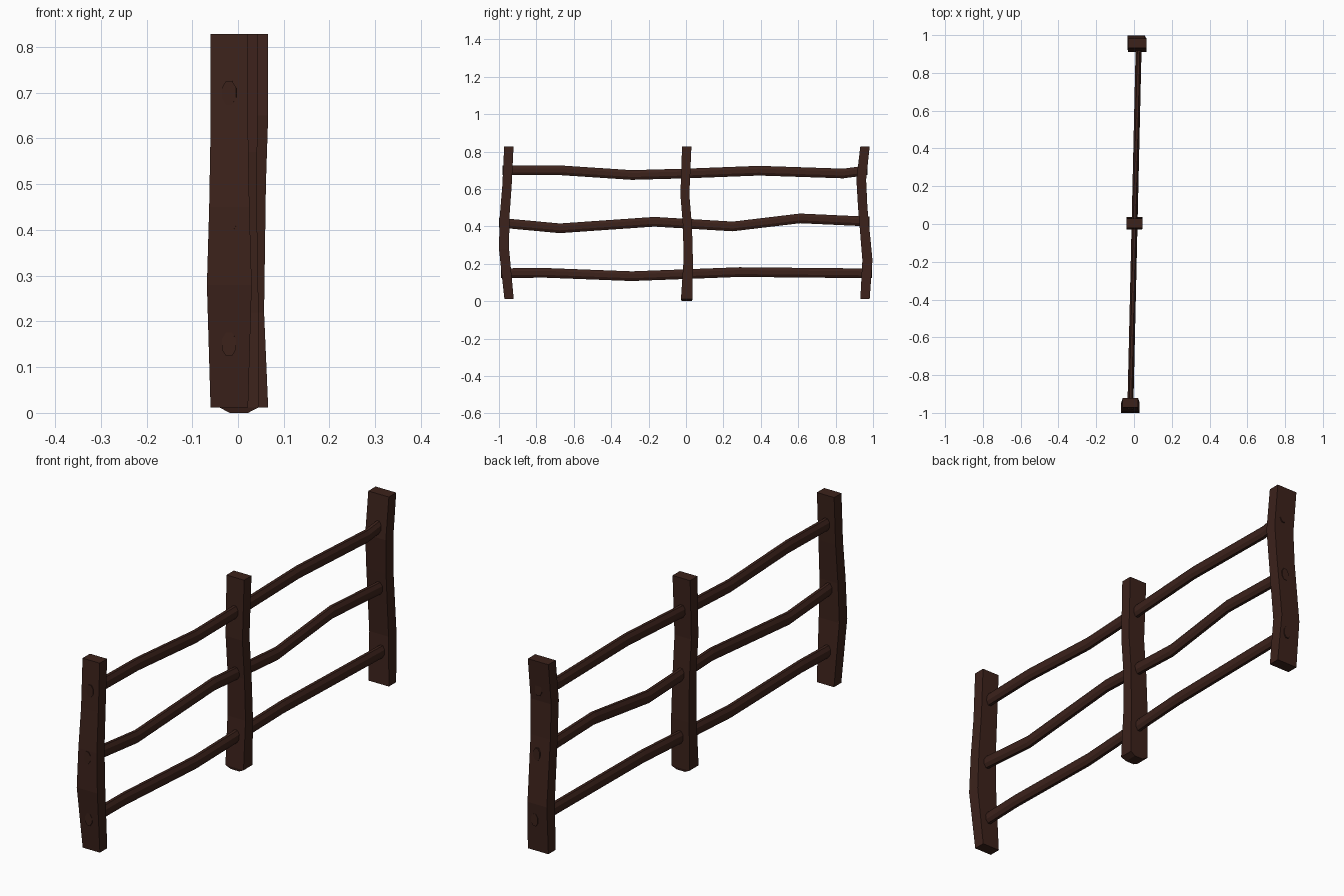
import bpy, bmesh, math
from mathutils import Vector

wood = bpy.data.materials.new("dark_wood")
wood.diffuse_color = (0.045, 0.016, 0.011, 1)


def loft(name, rings):
    """Skin a list of equal-length rings and cap both ends."""
    bm = bmesh.new()
    vs = [[bm.verts.new(p) for p in ring] for ring in rings]
    n = len(rings[0])
    for a, b in zip(vs, vs[1:]):
        for i in range(n):
            j = (i + 1) % n
            bm.faces.new((a[i], a[j], b[j], b[i]))
    bm.faces.new(vs[0])
    bm.faces.new(vs[-1])
    bmesh.ops.recalc_face_normals(bm, faces=bm.faces)
    me = bpy.data.meshes.new(name)
    bm.to_mesh(me)
    bm.free()
    me.materials.append(wood)
    ob = bpy.data.objects.new(name, me)
    bpy.context.collection.objects.link(ob)


def post(name, path):
    """Path entries: z, centre x, centre y, half width x, half depth y."""
    loft(name, [[(x + sx * hx, y + sy * hy, z)
                 for sx, sy in ((-1, -1), (1, -1), (1, 1), (-1, 1))]
                for z, x, y, hx, hy in path])


def rail(name, path, rx=0.017, rz=0.028, sides=8):
    """Faceted oval bar following (y, z) points, drifting gently in x."""
    angles = [(i + 0.5) * math.tau / sides for i in range(sides)]
    loft(name, [[(0.003 + 0.023 * y + rx * math.cos(a), y, z + rz * math.sin(a))
                 for a in angles] for y, z in path])


# Crooked square posts
post("front_post", [
    (0.012, -0.019, -0.946, 0.041, 0.025), (0.28, -0.019, -0.973, 0.049, 0.027),
    (0.45, -0.019, -0.970, 0.044, 0.026), (0.62, -0.019, -0.957, 0.041, 0.025),
    (0.828, -0.019, -0.947, 0.041, 0.025)])
post("middle_post", [
    (0.0, 0.002, 0.004, 0.020, 0.028), (0.012, 0.002, 0.004, 0.043, 0.031),
    (0.22, 0.002, 0.012, 0.043, 0.025), (0.40, 0.002, 0.008, 0.040, 0.024),
    (0.57, 0.002, -0.006, 0.040, 0.024), (0.828, 0.002, 0.004, 0.042, 0.025)])
post("back_post", [
    (0.012, 0.017, 0.957, 0.049, 0.025), (0.22, 0.011, 0.970, 0.046, 0.027),
    (0.50, 0.014, 0.945, 0.047, 0.025), (0.65, 0.017, 0.937, 0.049, 0.026),
    (0.828, 0.017, 0.957, 0.049, 0.025)])

# Wavy rails whose ends just show through the outer posts
rail("top_rail", [(-0.981, 0.70), (-0.67, 0.70), (-0.29, 0.675), (0, 0.683),
                  (0.39, 0.698), (0.84, 0.683), (0.97, 0.70)])
rail("middle_rail", [(-0.999, 0.42), (-0.675, 0.39), (-0.17, 0.425), (0.25, 0.40),
                     (0.61, 0.443), (0.981, 0.426)])
rail("bottom_rail", [(-0.989, 0.15), (-0.757, 0.152), (-0.29, 0.134), (0, 0.145),
                     (0.286, 0.156), (0.995, 0.149)])
